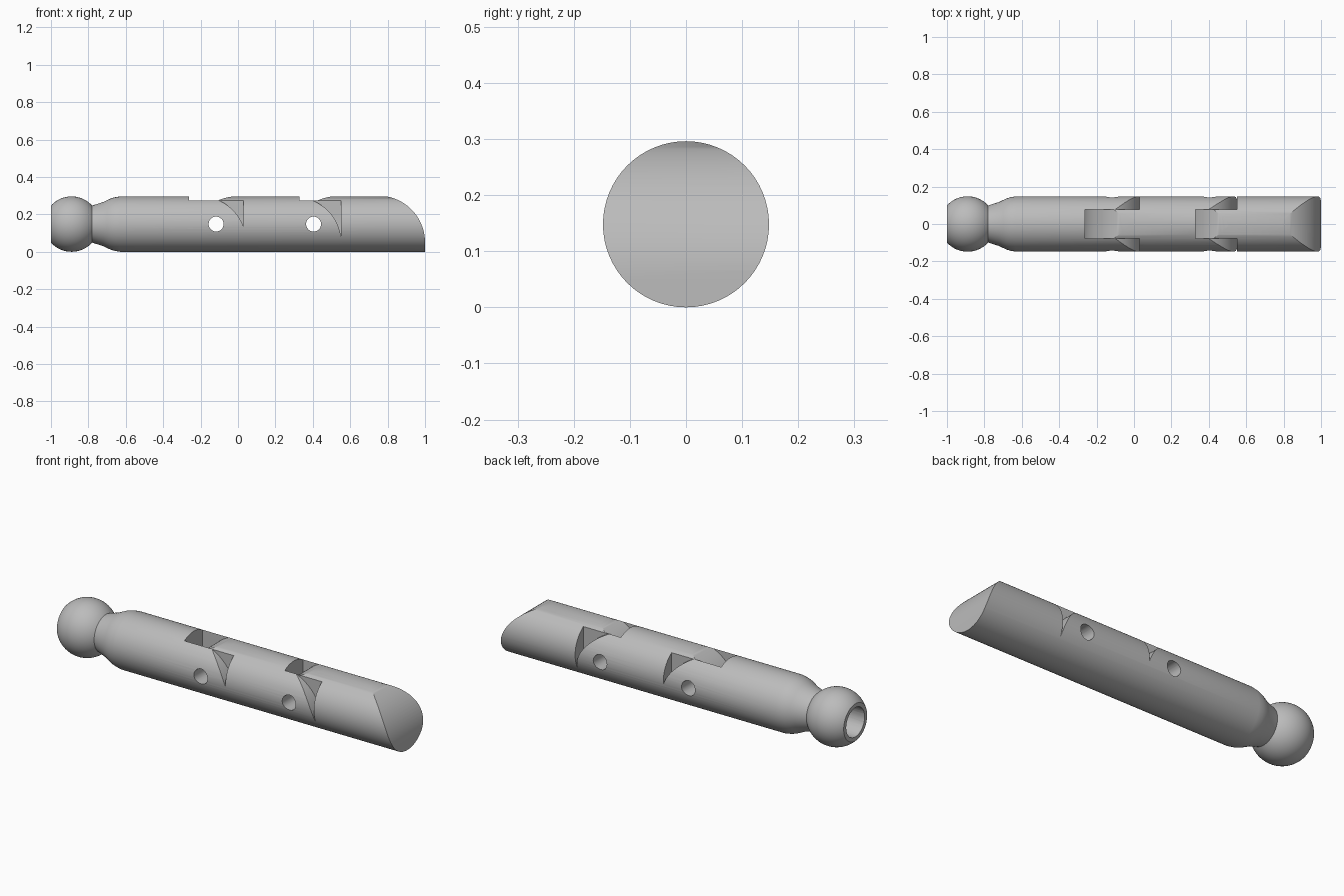
import bpy, bmesh, math
from mathutils import Matrix, Vector

cube = bpy.data.objects.get("Cube")
if cube:
    bpy.data.objects.remove(cube)

R = 0.148          # shaft radius, also the axis height
TOP = 0.4          # cutters reach well above the shaft

grey = bpy.data.materials.new("light grey")
grey.use_nodes = True
colour = (0.5, 0.5, 0.5, 1)
grey.diffuse_color = colour
grey.node_tree.nodes["Principled BSDF"].inputs["Base Color"].default_value = colour


def make_object(name, bm):
    bmesh.ops.recalc_face_normals(bm, faces=bm.faces)
    mesh = bpy.data.meshes.new(name)
    bm.to_mesh(mesh)
    bm.free()
    obj = bpy.data.objects.new(name, mesh)
    bpy.context.collection.objects.link(obj)
    return obj


def revolve(name, profile, sides=64):
    """Turn (x, radius) points about the shaft axis."""
    bm = bmesh.new()
    verts = [bm.verts.new((x, 0, R + r)) for x, r in profile]
    edges = [bm.edges.new(pair) for pair in zip(verts, verts[1:])]
    bmesh.ops.spin(bm, geom=verts + edges, cent=(0, 0, R), axis=(1, 0, 0),
                   angle=math.tau, steps=sides)
    bmesh.ops.remove_doubles(bm, verts=bm.verts, dist=1e-5)
    return make_object(name, bm)


def prism(name, outline, y0, y1):
    """Extrude a side outline of (x, z) points from y0 to y1."""
    bm = bmesh.new()
    face = bm.faces.new([bm.verts.new((x, y0, z)) for x, z in outline])
    out = bmesh.ops.extrude_face_region(bm, geom=[face])
    moved = [v for v in out["geom"] if isinstance(v, bmesh.types.BMVert)]
    bmesh.ops.translate(bm, verts=moved, vec=(0, y1 - y0, 0))
    return make_object(name, bm)


def arc(cx, cz, radius, start, end, steps=24):
    angles = [start + (end - start) * i / steps for i in range(steps + 1)]
    return [(cx + radius * math.cos(a), cz + radius * math.sin(a)) for a in angles]


def quarter_cut(cx, cz, radius, wall):
    """Area between a quarter round and an upright wall beside it."""
    limit = math.acos(max(-1, min(1, (wall - cx) / radius)))
    return arc(cx, cz, radius, math.pi / 2, limit) + [(wall, TOP), (cx, TOP)]


def cylinder(name, radius, length, centre, axis):
    bm = bmesh.new()
    turn = Vector((0, 0, 1)).rotation_difference(Vector(axis)).to_matrix().to_4x4()
    bmesh.ops.create_cone(bm, cap_ends=True, segments=32, radius1=radius,
                          radius2=radius, depth=length,
                          matrix=Matrix.Translation(centre) @ turn)
    return make_object(name, bm)


# Ball, neck and shaft in one turned body
ball_x = -0.89
ball = [(ball_x - R * math.cos(a), R * math.sin(a))
        for a in (math.radians(42 + 96 * i / 24) for i in range(25))]
neck = [(-0.72, 0.118), (-0.7, 0.128), (-0.68, 0.137), (-0.66, 0.143), (-0.63, R)]
body = revolve("jointed_shaft", [(-1, 0)] + ball + neck + [(1, R), (1, 0)])

# Rounded tip
tip = arc(0.75, 0.05, 0.25, math.pi / 2, 0)
cutters = [prism("tip_cutter", [(0.75, 0.297)] + tip[1:] + [(1.1, 0.05), (1.1, TOP), (0.75, TOP)],
                 -0.3, 0.3)]

# Knuckle joints: centre slot, side notches and pin hole
joints = [
    dict(slot=(0, 0.032, 0.265, -0.262), notch=(-0.205, 0.047, 0.25, 0.03), pin=-0.117),
    dict(slot=(0.53, 0.047, 0.25, 0.33), notch=(0.312, 0.05, 0.24, 0.551), pin=0.404),
]
for joint in joints:
    cutters.append(prism("slot_cutter", quarter_cut(*joint["slot"]), -0.077, 0.077))
    for side in (-1, 1):
        cutters.append(prism("notch_cutter", quarter_cut(*joint["notch"]),
                             side * 0.078, side * 0.3))
    cutters.append(cylinder("pin_cutter", 0.04, 0.6, (joint["pin"], 0, R), (0, 1, 0)))

# Socket in the ball end
cutters.append(cylinder("socket_cutter", 0.078, 0.4, (-1, 0, R), (1, 0, 0)))

for cutter in cutters:
    cutter.hide_render = True
    mod = body.modifiers.new(cutter.name, "BOOLEAN")
    mod.operation = "DIFFERENCE"
    mod.solver = "EXACT"
    mod.object = cutter

# Bake the cuts, then drop the cutters
graph = bpy.context.evaluated_depsgraph_get()
cut_mesh = bpy.data.meshes.new_from_object(body.evaluated_get(graph))
body.modifiers.clear()
body.data = cut_mesh
for cutter in cutters:
    bpy.data.objects.remove(cutter)
body.data.materials.clear()
body.data.materials.append(grey)

bpy.ops.object.select_all(action="DESELECT")
body.select_set(True)
bpy.context.view_layer.objects.active = body
bpy.ops.object.shade_smooth_by_angle(angle=math.radians(30))
